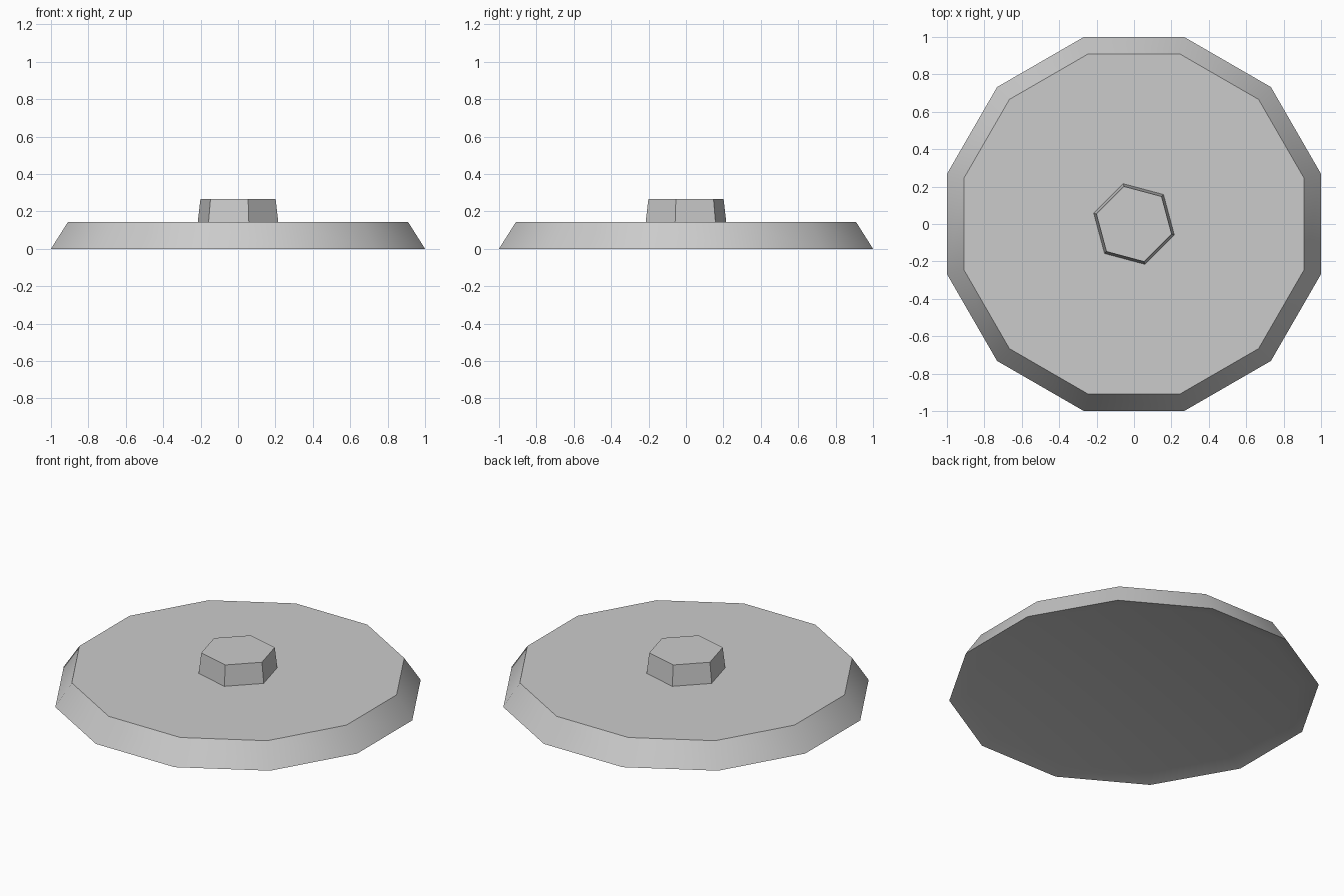
import bpy
import bmesh
import math

cube = bpy.data.objects.get("Cube")
if cube:
    bpy.data.objects.remove(cube, do_unlink=True)

# Single plain grey finish
grey = bpy.data.materials.new("plain_grey")
grey.use_nodes = True
colour = (0.6, 0.6, 0.6, 1)
grey.diffuse_color = colour
grey.node_tree.nodes["Principled BSDF"].inputs["Base Color"].default_value = colour


def tapered_prism(name, sides, r_bottom, r_top, z0, z1, turn):
    """Tapered prism standing between z0 and z1, first corner at the turn angle from +y."""
    bpy.ops.mesh.primitive_cone_add(
        vertices=sides, radius1=r_bottom, radius2=r_top,
        depth=z1 - z0, location=(0, 0, (z0 + z1) / 2),
        rotation=(0, 0, math.radians(turn)))
    obj = bpy.context.object
    obj.name = name
    obj.data.materials.append(grey)
    return obj


def hollow_underside(obj, width, depth):
    """Push the bottom face up, leaving a gently sloped border."""
    bm = bmesh.new()
    bm.from_mesh(obj.data)
    bottom = [min(bm.faces, key=lambda f: f.normal.z)]
    bmesh.ops.inset_individual(bm, faces=bottom, thickness=width, depth=-depth)
    bm.to_mesh(obj.data)
    bm.free()


# Wide twelve-sided base, flats facing the axes, with a shallow dished underside
flat = math.cos(math.pi / 12)
base = tapered_prism("base_plate", 12, 1 / flat, 0.91 / flat, 0, 0.142, 15)
hollow_underside(base, 0.1, 0.025)
bpy.ops.object.shade_smooth_by_angle(angle=math.radians(40))

# Six-sided knob in the middle
tapered_prism("centre_knob", 6, 0.223, 0.208, 0.142, 0.267, 15)
